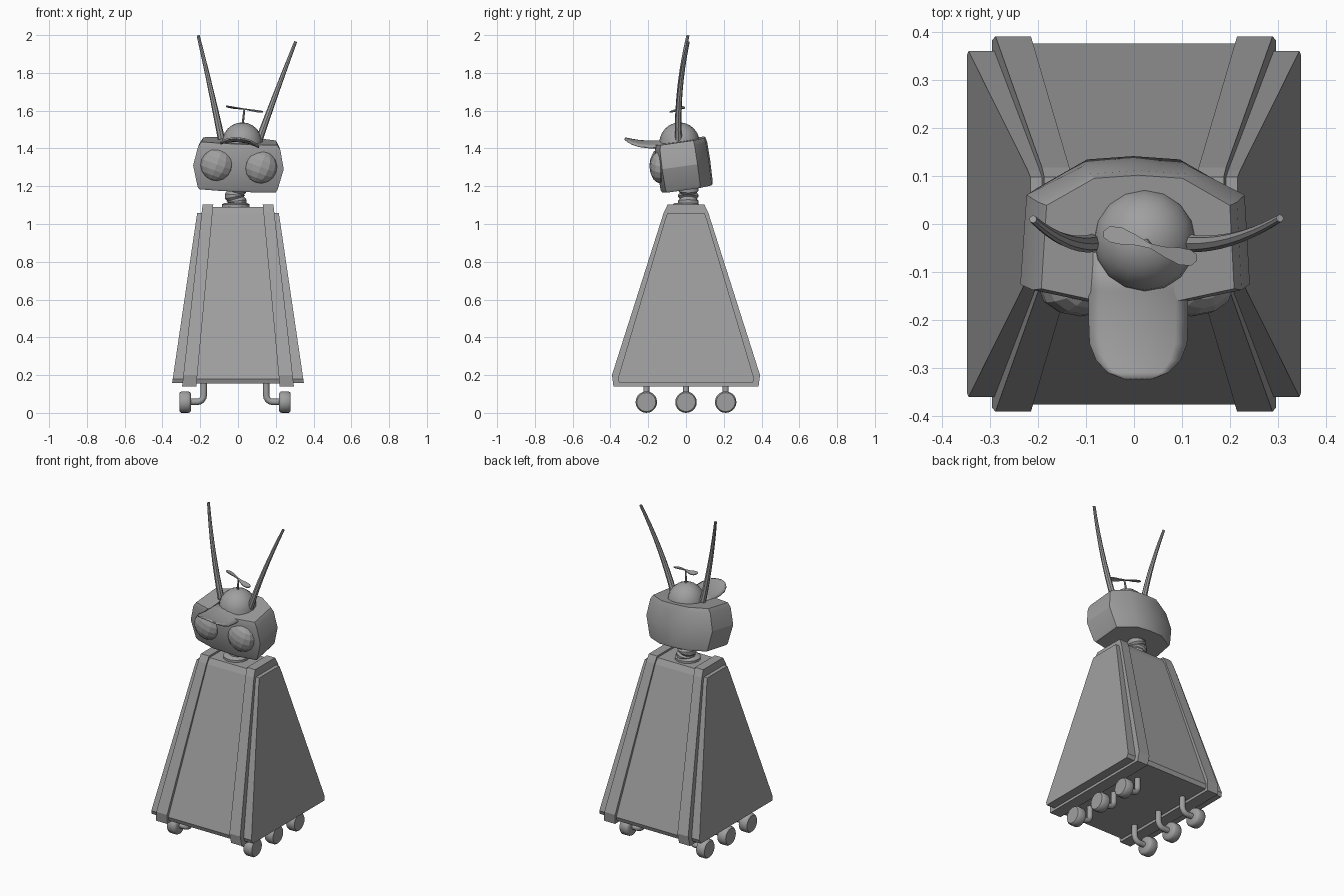
import bpy, bmesh, math
from mathutils import Vector, Matrix

if "Cube" in bpy.data.objects:
    bpy.data.objects.remove(bpy.data.objects["Cube"])

grey = bpy.data.materials.new("grey")
grey.diffuse_color = (0.35, 0.35, 0.35, 1)
grey.use_nodes = True
grey.node_tree.nodes["Principled BSDF"].inputs["Base Color"].default_value = grey.diffuse_color


def finish(name, bm, smooth=None):
    bmesh.ops.recalc_face_normals(bm, faces=bm.faces)
    me = bpy.data.meshes.new(name)
    bm.to_mesh(me)
    bm.free()
    ob = bpy.data.objects.new(name, me)
    bpy.context.collection.objects.link(ob)
    me.materials.append(grey)
    if smooth:
        bpy.ops.object.select_all(action='DESELECT')
        ob.select_set(True)
        bpy.context.view_layer.objects.active = ob
        bpy.ops.object.shade_smooth_by_angle(angle=math.radians(smooth))
    return ob


def loft(name, rings, smooth=None, matrix=None):
    """Skin equal-length rings of points and cap both ends."""
    bm = bmesh.new()
    vs = [[bm.verts.new(p) for p in ring] for ring in rings]
    n = len(vs[0])
    for a, b in zip(vs, vs[1:]):
        for i in range(n):
            j = (i + 1) % n
            bm.faces.new((a[i], a[j], b[j], b[i]))
    bm.faces.new(vs[0])
    bm.faces.new(vs[-1])
    if matrix:
        bm.transform(matrix)
    return finish(name, bm, smooth)


def tube(name, pts, radii, sides=10, smooth=40):
    """Round tube or turned part along a path."""
    pts = [Vector(p) for p in pts]
    rings = []
    for i, p in enumerate(pts):
        t = (pts[min(i + 1, len(pts) - 1)] - pts[max(i - 1, 0)]).normalized()
        u = t.cross(Vector((0, 1, 0)) if abs(t.y) < 0.8 else Vector((1, 0, 0))).normalized()
        w = t.cross(u)
        rings.append([p + radii[i] * (u * math.cos(a) + w * math.sin(a))
                      for a in (2 * math.pi * k / sides for k in range(sides))])
    return loft(name, rings, smooth)


def slab(name, profile, xa, xb):
    """Side profile between two leaning planes; each plane is (x low, x high)."""
    def x_at(x, z):
        return x[0] + (x[1] - x[0]) * (z - 0.15) / 0.93
    return loft(name, [[(x_at(x, z), y, z) for y, z in profile] for x in (xa, xb)])


def mirrored(half):
    return half + [(-y, z) for y, z in reversed(half)]


# Tapered body, wrapping straps and side panels
core = mirrored([(0.368, 0.155), (0.377, 0.18), (0.11, 1.055), (0.092, 1.09)])
strap = mirrored([(0.384, 0.14), (0.392, 0.20), (0.118, 1.06), (0.098, 1.102)])
panel = mirrored([(0.352, 0.157), (0.361, 0.18), (0.112, 1.02), (0.098, 1.058)])
slab("body", core, (-0.29, -0.18), (0.29, 0.18))
for s, side in ((-1, "left"), (1, "right")):
    slab(side + "_strap", strap, (s * 0.22, s * 0.133), (s * 0.295, s * 0.19))
    slab(side + "_side_panel", panel, (s * 0.2, s * 0.14), (s * 0.35, s * 0.213))

# Bent legs with turned wheels
for s, side in ((-1, "left"), (1, "right")):
    for k, y in enumerate((-0.21, 0, 0.21)):
        def at(x, z):
            return (s * x - 0.016, y, z)
        bend = [at(0.165 + 0.035 * (1 - math.cos(a)), 0.095 - 0.037 * math.sin(a))
                for a in (math.pi / 8 * i for i in range(5))]
        tube(f"{side}_leg_{k}", [at(0.165, 0.17)] + bend + [at(0.25, 0.058)], [0.017] * 7)
        tube(f"{side}_wheel_{k}",
             [at(x, 0.057) for x in (0.232, 0.232, 0.238, 0.247, 0.284, 0.293, 0.293, 0.287, 0.287)],
             [0.03, 0.043, 0.053, 0.057, 0.057, 0.05, 0.03, 0.028, 0.004], 20)

# Ribbed neck
tube("neck_flange", [(-0.012, 0, 1.08), (-0.012, 0, 1.103), (-0.012, 0, 1.112)], [0.074, 0.074, 0.06], 14)
zs = [1.10 + 0.011 * i for i in range(12)]
tube("neck", [(-0.012 + 0.004 * math.sin(i), 0.012, z) for i, z in enumerate(zs)],
     [0.054 if i % 3 else 0.045 for i in range(12)], 12, 30)

# Head, pitched forward and tipped to one side
plan = [(-0.24, -0.125), (-0.10, -0.152), (0.10, -0.152), (0.24, -0.125),
        (0.228, 0.06), (0.11, 0.12), (0, 0.127), (-0.11, 0.12), (-0.228, 0.06)]
layers = [(-0.128, 0.84, 0.96), (-0.115, 0.88, 1), (0, 1, 1.02), (0.10, 0.91, 1), (0.126, 0.84, 0.95)]
tilt = (Matrix.Translation((0.003, 0, 1.318)) @ Matrix.Rotation(math.radians(2.5), 4, 'Y')
        @ Matrix.Rotation(math.radians(8), 4, 'X'))
loft("head", [[(x * sx, y * sy, z) for x, y in plan] for z, sx, sy in layers], 25, tilt)

# Faceted eyes
for x, z, side in ((-0.112, 1.315, "left"), (0.12, 1.302, "right")):
    bm = bmesh.new()
    bmesh.ops.create_uvsphere(bm, u_segments=12, v_segments=8, radius=1)
    bm.transform(Matrix.Translation((x, -0.135, z)) @ Matrix.Rotation(math.radians(20), 4, 'Y')
                 @ Matrix.Diagonal((0.087, 0.058, 0.087, 1)))
    finish(side + "_eye", bm)

# Cap dome and upturned brim
steps = [math.pi / 2 * i / 6 for i in range(7)]
tube("cap_dome", [(0.022, -0.034, 1.425 + 0.113 * math.sin(a)) for a in steps],
     [max(0.108 * math.cos(a), 0.002) for a in steps], 16, 50)
bm = bmesh.new()
rows = []
for y, w in ((-0.06, 0.104), (-0.14, 0.104), (-0.20, 0.104), (-0.25, 0.102),
             (-0.285, 0.088), (-0.31, 0.064), (-0.323, 0.03)):
    t = (-y - 0.06) / 0.26
    rows.append([bm.verts.new((0.009 + w * u, y,
                 1.455 - 0.06 * t + 0.062 * t * t - 2.6 * (w * u) ** 2 * (1 - 0.4 * t) - 0.1 * w * u))
                 for u in (-1, -0.75, -0.4, 0, 0.4, 0.75, 1)])
for a, b in zip(rows, rows[1:]):
    for i in range(6):
        bm.faces.new((a[i], a[i + 1], b[i + 1], b[i]))
brim = finish("cap_brim", bm, 60)
brim.modifiers.new("thickness", 'SOLIDIFY').thickness = 0.008

# Propeller on a post
tube("propeller_post", [(0.025, -0.036, 1.53), (0.034, -0.045, 1.61)], [0.006, 0.005], 8)
hub = Vector((0.034, -0.046, 1.606))
for s, side in ((-1, "left"), (1, "right")):
    rings = []
    for d, lo, hi in ((0, -0.005, 0.005), (0.03, -0.016, 0.006), (0.06, -0.024, 0.012),
                      (0.085, -0.02, 0.013), (0.098, -0.006, 0.006)):
        rings.append([hub + Vector((s * d, s * (v - 0.25 * d), -0.15 * s * d + 0.2 * v + h))
                      for v, h in ((lo, 0), (hi, 0), (hi, 0.005), (lo, 0.005))])
    loft(side + "_propeller_blade", rings, 40)

# Curved tapering antennae
for name, base, tip, bow in (("left_antenna", (-0.088, -0.04, 1.45), (-0.211, 0.01, 1.998), 0.010),
                             ("right_antenna", (0.11, -0.04, 1.44), (0.305, 0.012, 1.965), -0.008)):
    a, b = Vector(base), Vector(tip)
    ts = [i / 8 for i in range(9)]
    tube(name, [a.lerp(b, t) + Vector((bow, -0.07, 0)) * t * (1 - t) for t in ts],
         [0.019 - 0.011 * t for t in ts], 8, 30)
